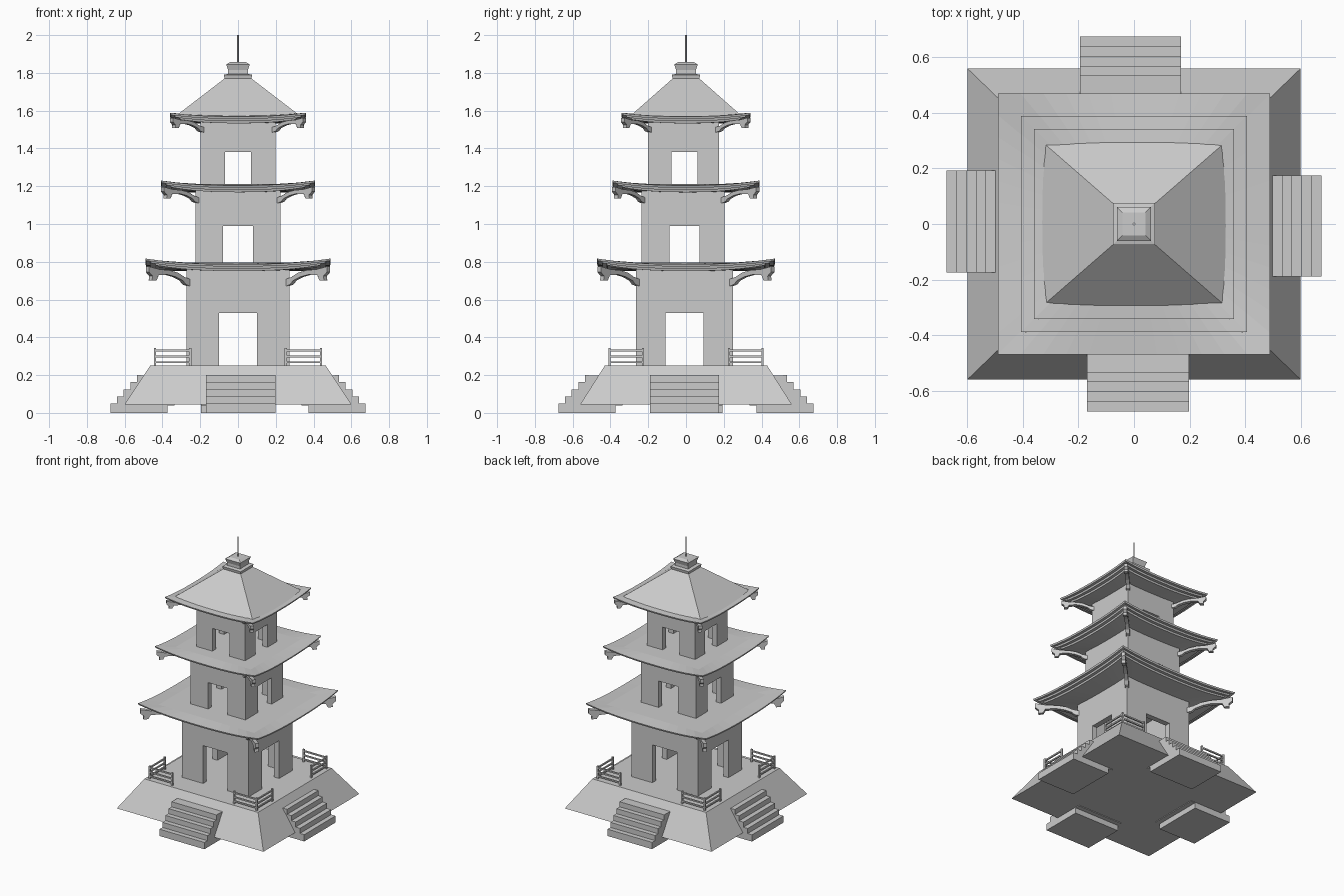
import bpy, bmesh
from mathutils import Vector

if "Cube" in bpy.data.objects:
    bpy.data.objects.remove(bpy.data.objects["Cube"])


def make(name, verts, faces):
    me = bpy.data.meshes.new(name)
    me.from_pydata(verts, [], faces)
    bm = bmesh.new()
    bm.from_mesh(me)
    bmesh.ops.recalc_face_normals(bm, faces=bm.faces[:])
    bm.to_mesh(me)
    bm.free()
    ob = bpy.data.objects.new(name, me)
    bpy.context.collection.objects.link(ob)
    return ob


def loft(name, rings):
    """Skin equal-length closed rings and cap both ends."""
    n = len(rings[0])
    faces = [(r * n + i, r * n + (i + 1) % n, (r + 1) * n + (i + 1) % n, (r + 1) * n + i)
             for r in range(len(rings) - 1) for i in range(n)]
    faces += [tuple(range(n)), tuple(range((len(rings) - 1) * n, len(rings) * n))]
    return make(name, [v for ring in rings for v in ring], faces)


def rect(hx, hy, z):
    return [(-hx, -hy, z), (hx, -hy, z), (hx, hy, z), (-hx, hy, z)]


def box(name, x0, x1, y0, y1, z0, z1):
    return loft(name, [[(x0, y0, z), (x1, y0, z), (x1, y1, z), (x0, y1, z)] for z in (z0, z1)])


def join(name, obs):
    bpy.ops.object.select_all(action='DESELECT')
    for o in obs:
        o.select_set(True)
    bpy.context.view_layer.objects.active = obs[0]
    bpy.ops.object.join()
    obs[0].name = name
    return obs[0]


def cut(ob, cutter):
    m = ob.modifiers.new("cut", 'BOOLEAN')
    m.operation, m.solver, m.object = 'DIFFERENCE', 'EXACT', cutter
    bpy.context.view_layer.objects.active = ob
    bpy.ops.object.modifier_apply(modifier=m.name)
    bpy.data.objects.remove(cutter)


# Sloped platform
loft("platform", [rect(.6, .56, .045), rect(.465, .43, .25)])


# Four stairs: shifted slabs, each running under the platform
def stairs(name, axis, sign, w0, w1):
    profile = []
    for i in range(5):
        top, low = .05 + .0375 * i, (0 if i == 0 else .0125 + .0375 * i)
        profile += [(.675 - .035 * i, low if i == 0 else .0125 + .0375 * i), (.675 - .035 * i, top)]
    z = [0, .05, .0875, .125, .1625, .2]
    outer = [p for i in range(5) for p in ((.675 - .035 * i, z[i]), (.675 - .035 * i, z[i + 1]))]
    inner = [p for i in range(4, -1, -1) for p in ((.372 - .035 * i, z[i + 1] - .01), (.372 - .035 * i, max(0, z[i] - .01)))]
    rings = [[(sign * d, w, h) if axis == 'x' else (w, sign * d, h) for d, h in outer + inner]
             for w in (w0, w1)]
    loft(name, rings)


stairs("front_stairs", 'y', -1, -.17, .198)
stairs("back_stairs", 'y', 1, -.195, .17)
stairs("right_stairs", 'x', 1, -.19, .175)
stairs("left_stairs", 'x', -1, -.175, .193)

# L-shaped corner railings
for sx in (-1, 1):
    for sy in (-1, 1):
        parts = []
        cx, cy, w = sx * .439, sy * .405, .006
        ex, ey = sx * .253, sy * .228
        for px, py in ((cx, cy), (ex, cy), (cx, ey)):
            parts.append(box("post", px - w, px + w, py - w, py + w, .25, .343))
        for h in (.268, .298, .33):
            t = .005
            parts.append(box("rail", min(cx, ex), max(cx, ex), cy - t, cy + t, h - t, h + t))
            parts.append(box("rail", cx - t, cx + t, min(cy, ey), max(cy, ey), h - t, h + t))
        join("corner_railing", parts)


# Hollow storey with a doorway in each wall
def storey(name, hx, y0, y1, z0, z1, door, door_top):
    t = .04
    ob = box(name, -hx, hx, y0, y1, z0, z1)
    cut(ob, box("c", -hx + t, hx - t, y0 + t, y1 - t, z0 - .1, z1 + .1))
    cut(ob, box("c", -door, door, -1, 1, z0 - .1, door_top))
    cut(ob, box("c", -1, 1, -door - .008, door - .008, z0 - .1, door_top))


# Eave ring: rectangle with its corners lifted
def eave_ring(hx, hy, z, lift, n=12):
    ts = [-1 + 2 * i / n for i in range(n)]
    corners = [(-1, -1), (1, -1), (1, 1), (-1, 1)]
    ring = []
    for k in range(4):
        a, b = Vector(corners[k]), Vector(corners[(k + 1) % 4])
        for t in ts:
            p = a.lerp(b, (t + 1) / 2)
            ring.append((p.x * hx, p.y * hy, z + lift * abs(t) ** 2.5))
    return ring


def roof(name, rx, ry, wx, wy, z, lift):
    layers = [(0, -.008), (.004, -.02), (.024, -.02), (.028, -.032), (.05, -.032), (.054, -.044)]
    rings = [eave_ring(wx * .8, wy * .8, z, 0), eave_ring(rx - .1, ry - .1, z, 0)]
    rings += [eave_ring(rx - i, ry - i, z + d, lift) for i, d in layers]
    rings.append(eave_ring(wx * .8, wy * .8, z - .044, 0))
    loft(name, rings)


# Curved bracket under each roof corner: (reach 0..1, drop from roof top)
BRACKET = [(-.06, -.125), (.06, -.115), (.13, -.095), (.3, -.075), (.5, -.063), (.72, -.066), (.77, -.094),
           (.88, -.094), (.87, -.07), (.95, -.05), (.95, -.02), (.7, -.035),
           (.45, -.04), (.25, -.053), (.1, -.075), (-.06, -.088)]


def brackets(rx, ry, wx, y0, y1, z, k):
    for sx in (-1, 1):
        for wy, sy in ((y0, -1), (y1, 1)):
            a, b = Vector((sx * wx, wy)), Vector((sx * rx, sy * ry))
            d = (b - a).normalized()
            side = Vector((-d.y, d.x)) * .013
            rings = []
            for s in (-1, 1):
                rings.append([(*(a.lerp(b, u) + side * s), z + h * k) for u, h in BRACKET])
            loft("corner_bracket", rings)


# Three tiers: wall half x, y range, floor, door half width, door top, roof half sizes, roof z, lift, bracket scale
TIERS = [
    ("lower", .272, -.265, .25, .25, .1, .53, .49, .47, .795, .03, 1.0),
    ("middle", .225, -.235, .205, .79, .08, .99, .408, .39, 1.212, .026, .82),
    ("upper", .198, -.2, .175, 1.205, .07, 1.38, .36, .342, 1.577, .02, .74),
]
for nm, wx, y0, y1, z0, door, dtop, rx, ry, rz, lift, k in TIERS:
    storey(nm + "_storey", wx, y0, y1, z0, rz - .02, door, dtop)
    roof(nm + "_roof", rx, ry, wx, y1, rz, lift)
    brackets(rx, ry, wx, y0, y1, rz, k)

# Pyramid top roof, stepped finial and spire
loft("pyramid_roof", [rect(.335, .3, 1.568), rect(.065, .065, 1.775)])
loft("finial", [rect(h, h, z) for h, z in
                ((.07, 1.765), (.075, 1.79), (.052, 1.795), (.052, 1.815), (.062, 1.845), (.042, 1.857))])
bpy.ops.mesh.primitive_cylinder_add(vertices=8, radius=.005, depth=.15, location=(0, 0, 1.925))
bpy.context.object.name = "spire"
